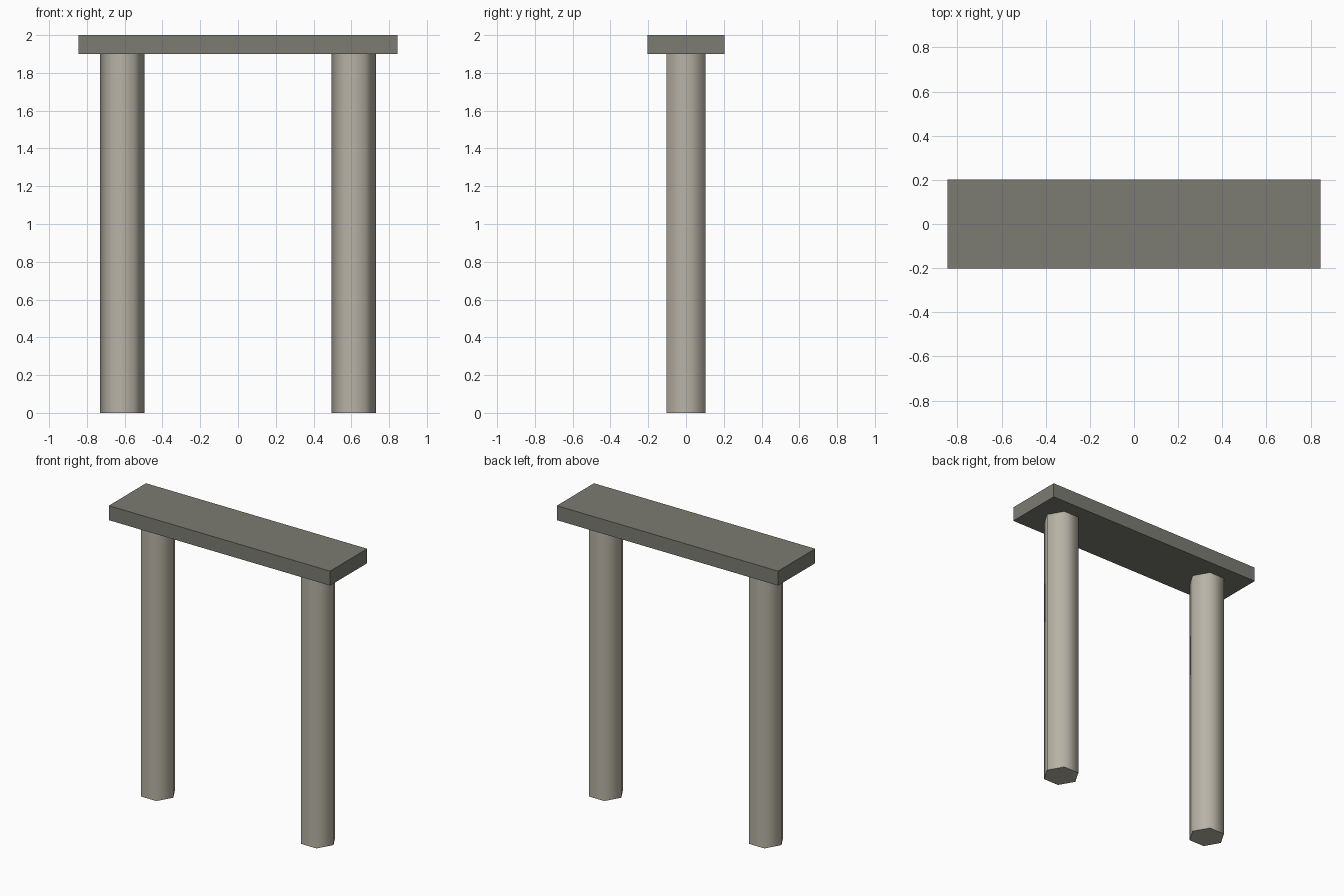
import bpy
import math

if "Cube" in bpy.data.objects:
    bpy.data.objects.remove(bpy.data.objects["Cube"])

SLAB_Z = 1.9      # underside of the slab
RADIUS = 0.118    # column corner radius
COLUMN_X = 0.612  # column distance from the centre


def material(name, colour):
    mat = bpy.data.materials.new(name)
    mat.diffuse_color = (*colour, 1.0)
    mat.use_nodes = True
    mat.node_tree.nodes["Principled BSDF"].inputs["Base Color"].default_value = mat.diffuse_color
    return mat


dark_stone = material("dark_stone", (0.20, 0.20, 0.17))
pale_stone = material("pale_stone", (0.477, 0.448, 0.380))

# Flat slab across the top
bpy.ops.mesh.primitive_cube_add(size=1, location=(0, 0, (SLAB_Z + 2) / 2))
slab = bpy.context.object
slab.name = "lintel_slab"
slab.scale = (1.69, 0.405, 2 - SLAB_Z)
bpy.ops.object.transform_apply(location=False, rotation=False, scale=True)
slab.data.materials.append(dark_stone)

# Two six-sided columns with corners pointing along x and smooth sides
for side, label in ((-1, "left"), (1, "right")):
    bpy.ops.mesh.primitive_cylinder_add(
        vertices=6, radius=RADIUS, depth=SLAB_Z,
        location=(side * COLUMN_X, 0, SLAB_Z / 2), rotation=(0, 0, math.radians(30)))
    column = bpy.context.object
    column.name = label + "_column"
    bpy.ops.object.transform_apply(location=False, rotation=True, scale=False)
    column.data.materials.append(pale_stone)
    bpy.ops.object.shade_smooth_by_angle(angle=math.radians(75))
